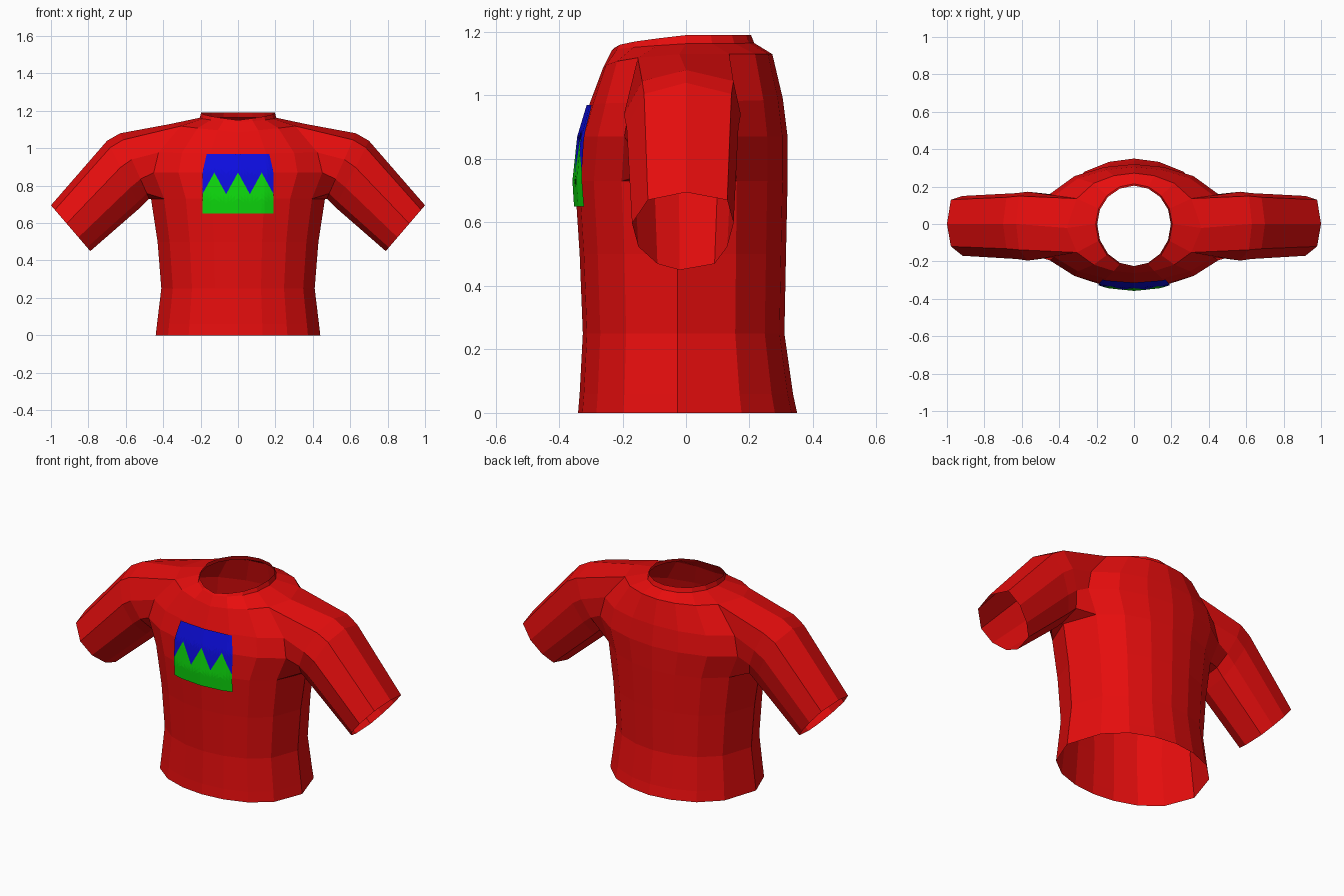
import bpy, bmesh, math
from mathutils import Vector
from mathutils.bvhtree import BVHTree

cube = bpy.data.objects.get("Cube")
if cube:
    bpy.data.objects.remove(cube)


def material(name, rgb):
    m = bpy.data.materials.new(name)
    m.use_nodes = True
    m.diffuse_color = (*rgb, 1)
    m.node_tree.nodes["Principled BSDF"].inputs["Base Color"].default_value = (*rgb, 1)
    return m


def finish(bm, name, mat):
    mesh = bpy.data.meshes.new(name)
    bm.to_mesh(mesh)
    bm.free()
    mesh.materials.append(mat)
    obj = bpy.data.objects.new(name, mesh)
    bpy.context.collection.objects.link(obj)
    return obj


red = material("red cloth", (0.8, 0.004, 0.004))
blue = material("blue print", (0.004, 0.004, 0.75))
green = material("green print", (0.004, 0.7, 0.004))

# Half cross-section of the body, front centre round the side to back centre
BODY = [(0, -1), (.3, -.96), (.6, -.83), (.85, -.58), (1, -.08),
        (.85, .5), (.6, .8), (.3, .95), (0, 1)]
ROUND = [(math.sin(i * math.pi / 8), -math.cos(i * math.pi / 8)) for i in range(9)]

# Rings: section, half width, front depth, back depth, z at front / side / back
RINGS = [
    (BODY, .44, .34, .35, 0, 0, 0),
    (BODY, .433, .335, .337, .06, .06, .06),
    (BODY, .41, .325, .31, .25, .25, .25),
    (BODY, .43, .335, .315, .5, .5, .5),
    (BODY, .465, .35, .32, .73, .73, .73),
    (BODY, .53, .335, .32, .87, .87, .87),
    (BODY, .50, .305, .305, .97, .98, .99),
    (BODY, .36, .262, .272, 1.085, 1.13, 1.13),
    (ROUND, .205, .235, .215, 1.14, 1.163, 1.165),
    (ROUND, .197, .225, .205, 1.15, 1.19, 1.19),
]
ARM_LOW, ARM_HIGH = 4, 7

bm = bmesh.new()
grid = []
for section, w, front, back, zf, zs, zb in RINGS:
    row = []
    for i, (cx, cy) in enumerate(section):
        z = zf + (zs - zf) * i / 4 if i < 4 else zs + (zb - zs) * (i - 4) / 4
        row.append(bm.verts.new((cx * w, cy * (front if cy < 0 else back), z)))
    grid.append(row)

# Body faces, leaving the armhole open
for r in range(len(grid) - 1):
    for i in range(8):
        if ARM_LOW <= r < ARM_HIGH and i in (3, 4):
            continue
        bm.faces.new((grid[r][i], grid[r][i + 1], grid[r + 1][i + 1], grid[r + 1][i]))

# Sleeve: drop from top to bottom edge, and depth, round the ring
SLEEVE = [(0, 0), (.1, -.12), (.4, -.17), (.7, -.15), (.92, -.09),
          (1, -.02), (.92, .09), (.7, .13), (.4, .15), (.1, .13)]
loop = ([grid[7][4]] + [grid[r][3] for r in (7, 6, 5, 4)] + [grid[4][4]]
        + [grid[r][5] for r in (4, 5, 6, 7)])
for top, bottom, depth in [((.63, 1.08), (.475, .73), 1.15),
                           ((.70, 1.04), (.52, .685), 1.1),
                           ((1, .695), (.79, .45), 1)]:
    ring = [bm.verts.new((top[0] + (bottom[0] - top[0]) * u, y * depth,
                          top[1] + (bottom[1] - top[1]) * u)) for u, y in SLEEVE]
    for i in range(10):
        j = (i + 1) % 10
        bm.faces.new((loop[i], loop[j], ring[j], ring[i]))
    loop = ring

bmesh.ops.delete(bm, geom=[v for v in bm.verts if not v.link_faces], context='VERTS')
surface = BVHTree.FromBMesh(bm)
shirt = finish(bm, "shirt", red)
mirror = shirt.modifiers.new("mirror", 'MIRROR')
mirror.use_clip = True

# Chest print: two thin sheets meeting along a zigzag
LOW, HIGH, VALLEY, PEAK, HALF = .65, .97, .755, .87, .19


def on_chest(x, z):
    x *= 1 - .12 * max(0, (z - PEAK) / (HIGH - PEAK))
    hit = surface.ray_cast(Vector((max(abs(x), .001), -2, z)), Vector((0, 1, 0)))[0]
    return (x, hit.y - .008, z)


def zigzag(t):
    return PEAK - (PEAK - VALLEY) * abs(1 - (t * 3 % 1) * 2)


def print_sheet(name, mat, bottom, top):
    bm = bmesh.new()
    cols, steps = 24, 8
    sheet = []
    for c in range(cols + 1):
        t = c / cols
        a, b = bottom(t), top(t)
        sheet.append([bm.verts.new(on_chest(HALF * (2 * t - 1), a + (b - a) * s / steps))
                      for s in range(steps + 1)])
    for p, q in zip(sheet, sheet[1:]):
        for s in range(steps):
            bm.faces.new((p[s], q[s], q[s + 1], p[s + 1]))
    return finish(bm, name, mat)


print_sheet("chest_print_lower", green, lambda t: LOW, zigzag)
print_sheet("chest_print_upper", blue, zigzag, lambda t: HIGH)
